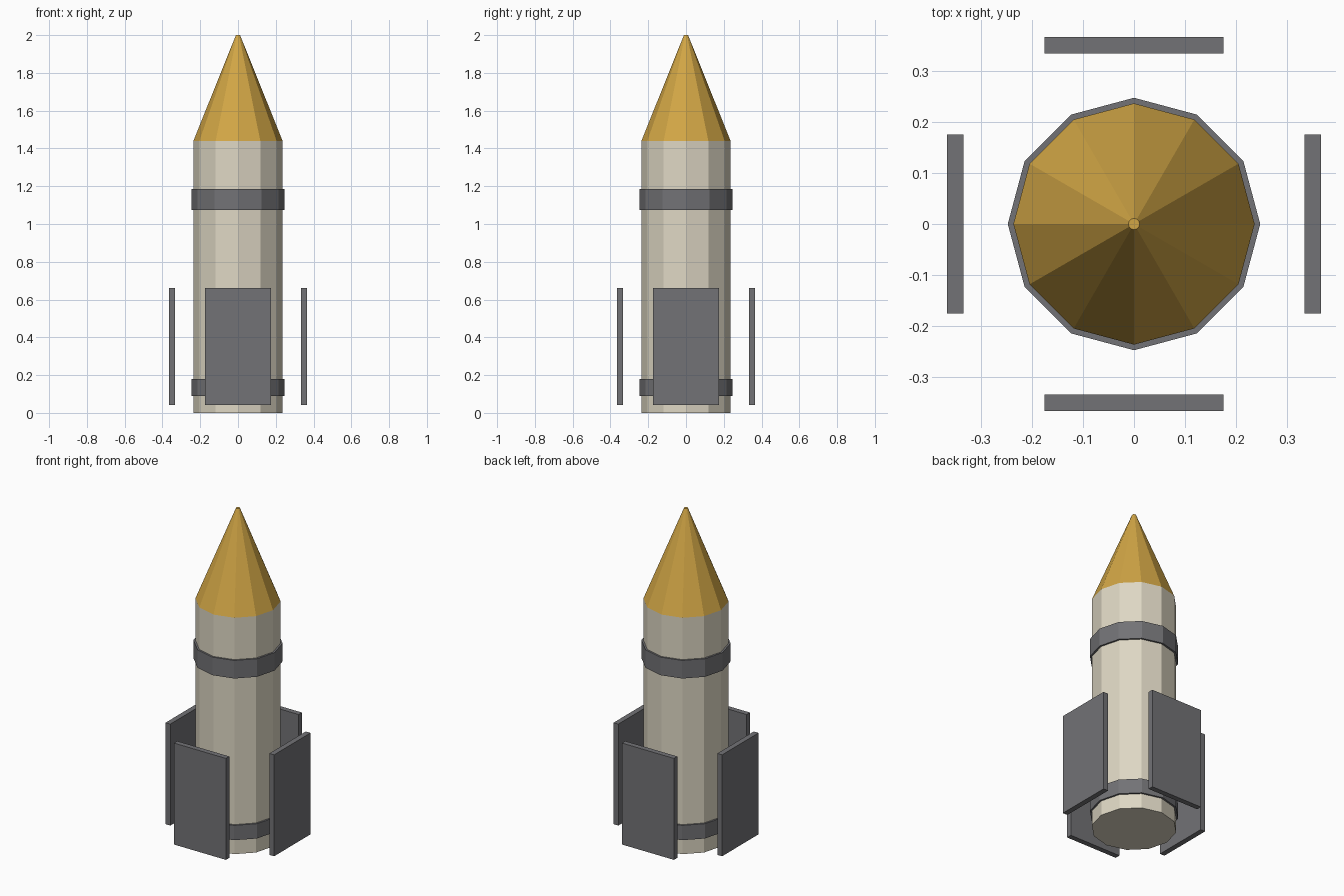
import bpy, math
from mathutils import Matrix

if "Cube" in bpy.data.objects:
    bpy.data.objects.remove(bpy.data.objects["Cube"])

SIDES = 12


def material(name, rgb):
    m = bpy.data.materials.new(name)
    m.diffuse_color = (*rgb, 1)
    m.use_nodes = True
    m.node_tree.nodes["Principled BSDF"].inputs["Base Color"].default_value = m.diffuse_color
    return m


cream = material("cream", (0.73, 0.68, 0.55))
gold = material("gold", (0.64, 0.38, 0.06))
grey = material("dark grey", (0.17, 0.17, 0.18))


def finish(name, mat):
    ob = bpy.context.object
    ob.name = name
    ob.data.name = name
    ob.data.materials.append(mat)
    return ob


def frustum(name, r1, r2, z1, z2, mat):
    bpy.ops.mesh.primitive_cone_add(vertices=SIDES, radius1=r1, radius2=r2,
                                    depth=z2 - z1, location=(0, 0, (z1 + z2) / 2))
    return finish(name, mat)


# Hull and nose cone
frustum("body", 0.236, 0.236, 0, 1.44, cream)
frustum("nose_cone", 0.236, 0.011, 1.44, 2.0, gold)

# Bands around the hull
frustum("lower_band", 0.247, 0.247, 0.09, 0.18, grey)
frustum("upper_band", 0.247, 0.247, 1.075, 1.185, grey)

# Four flat fins standing off the hull
for i, side in enumerate(("right", "back", "left", "front")):
    a = i * math.pi / 2
    bpy.ops.mesh.primitive_cube_add(size=1)
    fin = finish(side + "_fin", grey)
    fin.data.transform(Matrix.Diagonal((0.032, 0.35, 0.618, 1)))
    fin.location = (0.35 * math.cos(a), 0.35 * math.sin(a), 0.351)
    fin.rotation_euler.z = a
